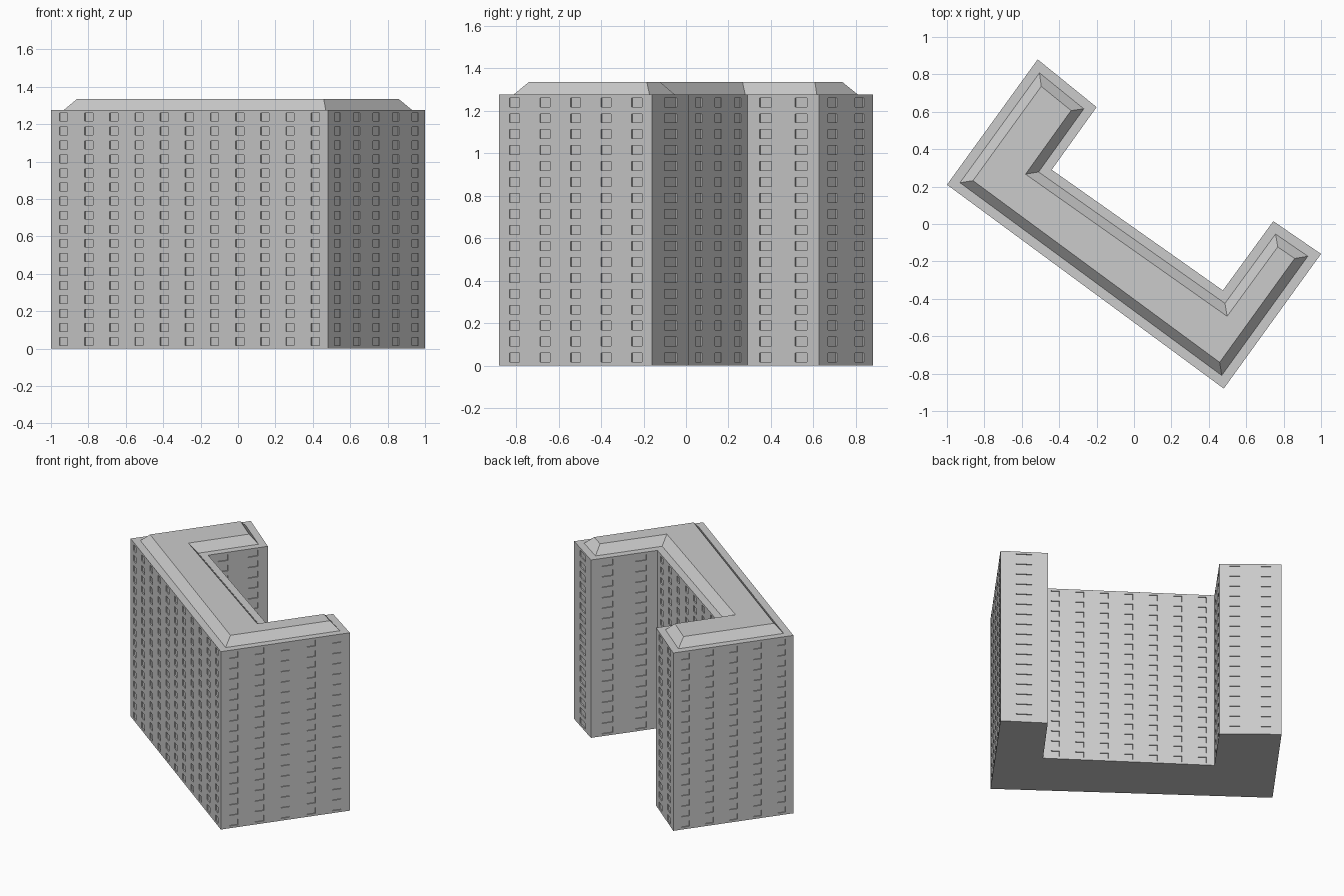
import bpy, bmesh
from mathutils import Vector

cube = bpy.data.objects.get("Cube")
if cube:
    bpy.data.objects.remove(cube, do_unlink=True)

WALL_TOP, ROOF_TOP = 1.277, 1.335
STOREYS, BAY, RECESS = 17, 0.158, 0.007

# U-shaped footprint, counter-clockwise
FOOTPRINT = [Vector(p) for p in (
    (-1.0, 0.21), (0.48, -0.88), (1.0, -0.16), (0.745, 0.015),
    (0.475, -0.355), (-0.44, 0.29), (-0.2, 0.625), (-0.515, 0.88))]


def material(name, value):
    mat = bpy.data.materials.new(name)
    mat.use_nodes = True
    color = (value, value, value, 1)
    mat.diffuse_color = color
    mat.node_tree.nodes["Principled BSDF"].inputs["Base Color"].default_value = color
    return mat


def finish(name, bm, mat):
    mesh = bpy.data.meshes.new(name)
    bm.to_mesh(mesh)
    bm.free()
    mesh.materials.append(mat)
    obj = bpy.data.objects.new(name, mesh)
    bpy.context.collection.objects.link(obj)
    return obj


def inset(points, dist):
    """Move every side of the outline inward by dist."""
    result = []
    for i, p in enumerate(points):
        a = (p - points[i - 1]).normalized()
        b = (points[(i + 1) % len(points)] - p).normalized()
        na, nb = Vector((-a.y, a.x)), Vector((-b.y, b.x))
        result.append(p + (na + nb) * dist / (1 + na.dot(nb)))
    return result


def bands(count, low, high):
    """Split 0..1 into repeated cells, each with an opening from low to high."""
    cuts = [0.0]
    for i in range(count):
        cuts += [(i + low) / count, (i + high) / count]
    return cuts + [1.0]


concrete = material("concrete_grey", 0.6)

# Walls: a grid of bays and storeys with recessed windows
bm = bmesh.new()
windows = []
levels = bands(STOREYS, 0.22, 0.78)
for i, start in enumerate(FOOTPRINT):
    end = FOOTPRINT[(i + 1) % len(FOOTPRINT)]
    columns = bands(int((end - start).length / BAY), 1 / 3, 2 / 3)
    grid = [[bm.verts.new((*start.lerp(end, u), v * WALL_TOP)) for v in levels]
            for u in columns]
    for c in range(len(columns) - 1):
        for r in range(len(levels) - 1):
            face = bm.faces.new((grid[c][r], grid[c + 1][r],
                                 grid[c + 1][r + 1], grid[c][r + 1]))
            if c % 2 and r % 2:
                windows.append(face)
bmesh.ops.remove_doubles(bm, verts=bm.verts, dist=0.0001)

# Floor and ledge close the block
bmesh.ops.holes_fill(bm, edges=[e for e in bm.edges if e.is_boundary], sides=0)
bmesh.ops.recalc_face_normals(bm, faces=bm.faces)

# Push the windows in
bm.normal_update()
for face in bmesh.ops.extrude_discrete_faces(bm, faces=windows)["faces"]:
    face.normal_update()
    bmesh.ops.translate(bm, verts=face.verts, vec=face.normal * -RECESS)
bm.normal_update()
finish("building_walls", bm, concrete)

# Roof: raised flat top with sloped edges
bm = bmesh.new()
base = [bm.verts.new((*p, WALL_TOP)) for p in inset(FOOTPRINT, 0.05)]
top = [bm.verts.new((*p, ROOF_TOP)) for p in inset(FOOTPRINT, 0.1)]
bm.faces.new(top)
for i in range(len(base)):
    j = (i + 1) % len(base)
    bm.faces.new((base[i], base[j], top[j], top[i]))
bm.normal_update()
finish("roof", bm, concrete)
